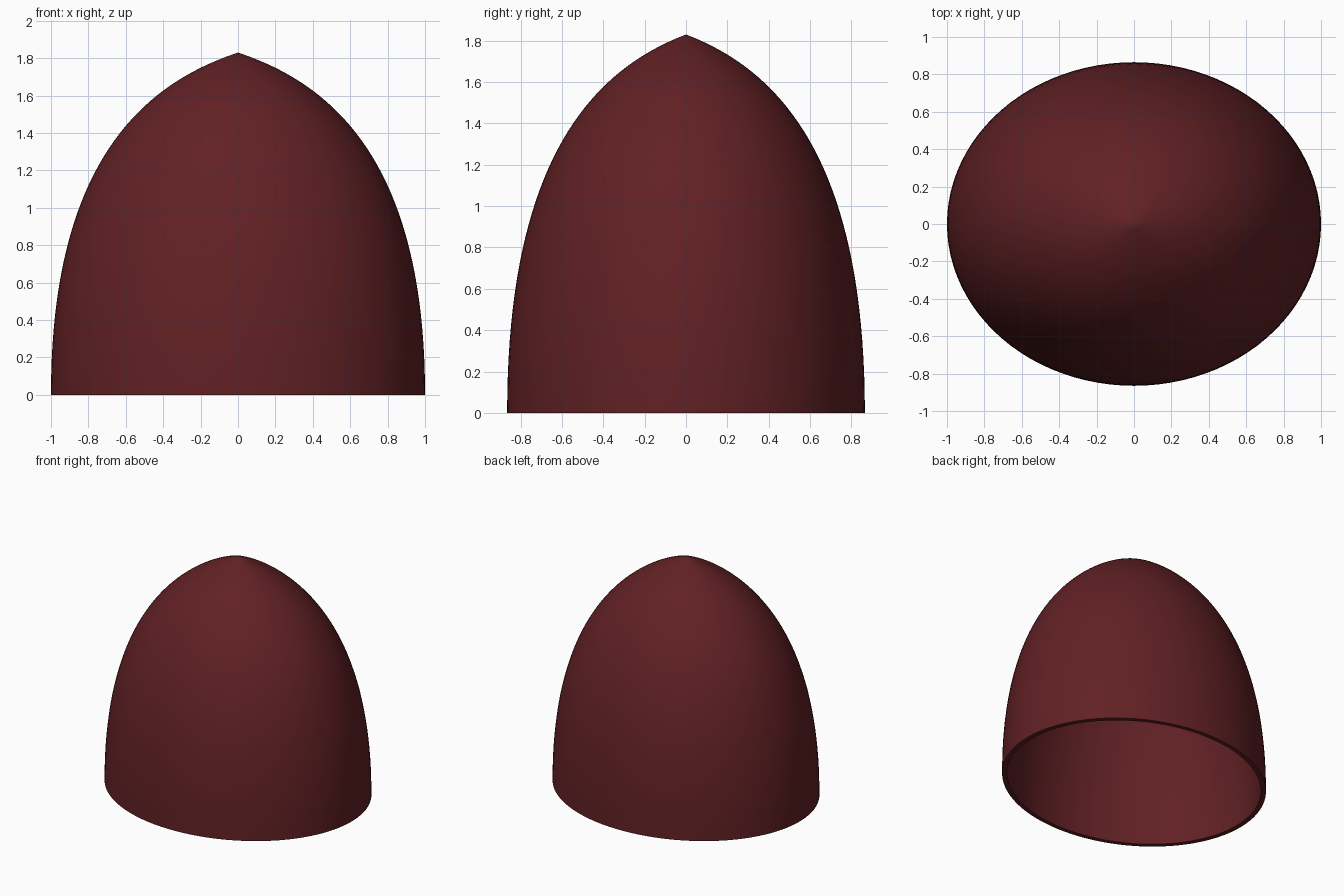
import bpy, bmesh, math

if "Cube" in bpy.data.objects:
    bpy.data.objects.remove(bpy.data.objects["Cube"])

HEIGHT, DEPTH = 1.83, 0.865
STEPS, SIDES = 40, 96


def profile(r_scale, h_scale):
    """Cubic curve from the rim up to the slightly pointed tip."""
    pts = [(1, 0), (1, 1.25), (0.5, 1.665), (0, HEIGHT)]
    out = []
    for i in range(STEPS + 1):
        t = i / STEPS
        w = ((1 - t) ** 3, 3 * t * (1 - t) ** 2, 3 * t * t * (1 - t), t ** 3)
        out.append((r_scale * sum(a * p[0] for a, p in zip(w, pts)),
                    h_scale * sum(a * p[1] for a, p in zip(w, pts))))
    return out


# Hollow shell: outer wall from tip to rim, then inner wall back up
outline = profile(1, 1)[::-1] + profile(0.962, 0.978)
bm = bmesh.new()
rings = []
for r, z in outline:
    if r < 1e-6:
        rings.append([bm.verts.new((0, 0, z))] * SIDES)
    else:
        rings.append([bm.verts.new((r * math.cos(2 * math.pi * k / SIDES),
                                    r * DEPTH * math.sin(2 * math.pi * k / SIDES), z))
                      for k in range(SIDES)])
for upper, lower in zip(rings, rings[1:]):
    for k in range(SIDES):
        n = (k + 1) % SIDES
        corners = [upper[k], lower[k], lower[n], upper[n]]
        bm.faces.new(list(dict.fromkeys(corners)))
bmesh.ops.recalc_face_normals(bm, faces=bm.faces)

mesh = bpy.data.meshes.new("dome_shell")
bm.to_mesh(mesh)
bm.free()
shell = bpy.data.objects.new("dome_shell", mesh)
bpy.context.collection.objects.link(shell)

# Dark red colour
mat = bpy.data.materials.new("dark_red")
mat.diffuse_color = (0.12, 0.015, 0.018, 1)
mat.use_nodes = True
mat.node_tree.nodes["Principled BSDF"].inputs["Base Color"].default_value = mat.diffuse_color
mesh.materials.append(mat)

# Smooth walls with a crisp rim
bpy.context.view_layer.objects.active = shell
shell.select_set(True)
bpy.ops.object.shade_smooth_by_angle(angle=math.radians(35))
